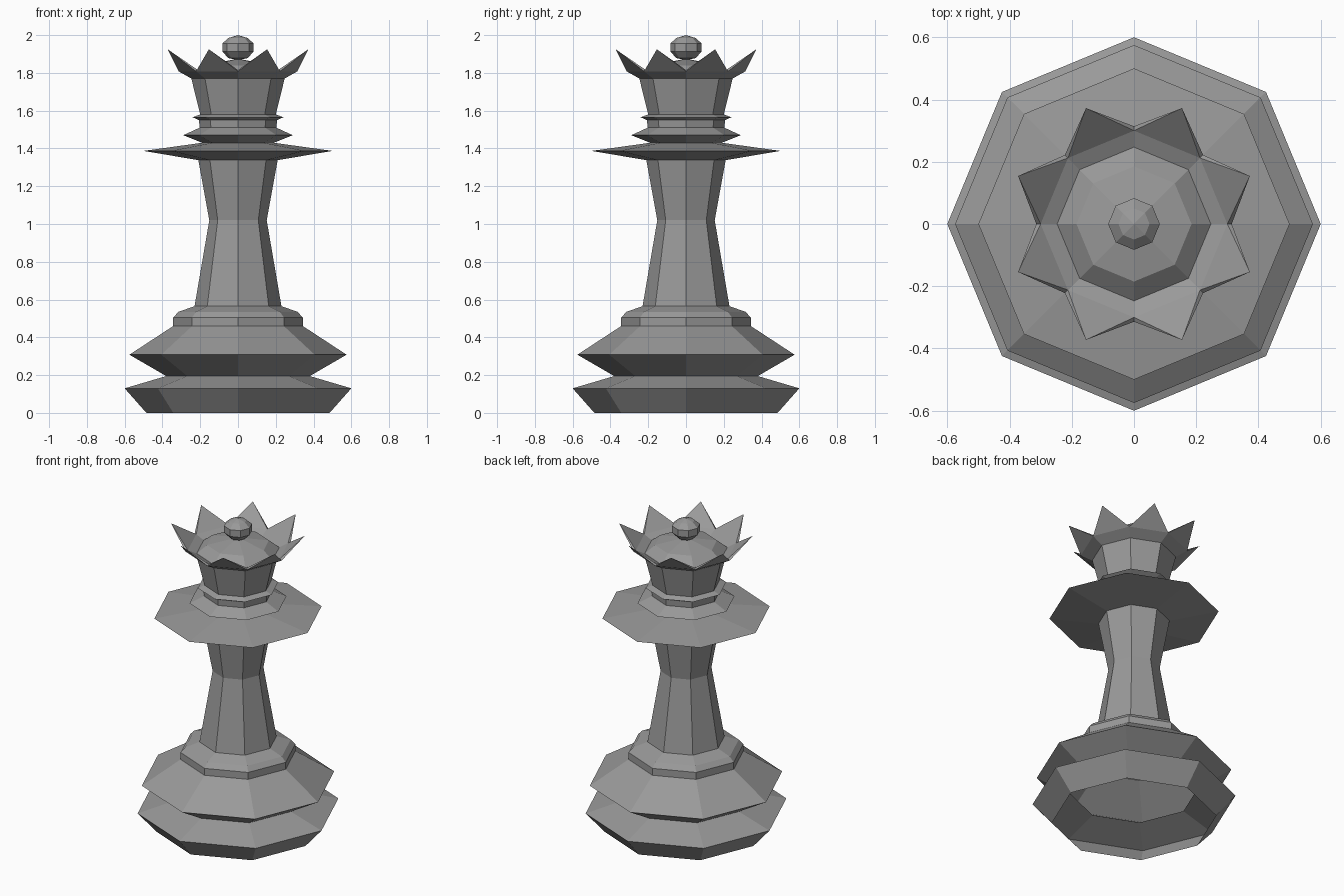
import bpy, bmesh
from math import cos, sin, pi

if "Cube" in bpy.data.objects:
    bpy.data.objects.remove(bpy.data.objects["Cube"])

SIDES = 8

# Dark grey finish shared by all parts
dark = bpy.data.materials.new("dark_grey")
dark.diffuse_color = (.32, .32, .32, 1)
dark.use_nodes = True
dark.node_tree.nodes["Principled BSDF"].inputs["Base Color"].default_value = dark.diffuse_color


def ring(bm, r, z, turn=0.0):
    """Octagonal ring of vertices; a zero radius gives one point."""
    if r == 0:
        return [bm.verts.new((0, 0, z))]
    return [bm.verts.new((r * cos(2 * pi * (i + turn) / SIDES),
                          r * sin(2 * pi * (i + turn) / SIDES), z))
            for i in range(SIDES)]


def bridge(bm, a, b):
    for i in range(SIDES):
        j = (i + 1) % SIDES
        if len(a) == 1:
            bm.faces.new((a[0], b[j], b[i]))
        elif len(b) == 1:
            bm.faces.new((a[i], a[j], b[0]))
        else:
            bm.faces.new((a[i], a[j], b[j], b[i]))


def finish(bm, name):
    mesh = bpy.data.meshes.new(name)
    bm.to_mesh(mesh)
    bm.free()
    mesh.materials.append(dark)
    bpy.context.collection.objects.link(bpy.data.objects.new(name, mesh))


def lathe(name, profile):
    """Eight-sided turned part from (radius, height) pairs, bottom to top."""
    bm = bmesh.new()
    rings = [ring(bm, r, z) for r, z in profile]
    for a, b in zip(rings, rings[1:]):
        bridge(bm, a, b)
    finish(bm, name)


# Stepped foot, a hollow shell open underneath
lathe("base", [(.485, 0), (.6, .13), (.38, .195), (.575, .308), (.343, .46),
               (.343, .505), (.315, .535), (.23, .565)])

# Waisted column
lathe("column", [(.23, .565), (.152, 1.02), (.21, 1.338)])

# Wide collar and two smaller rings
lathe("collars", [(.21, 1.338), (.5, 1.387), (.19, 1.43), (.29, 1.47),
                  (.203, 1.51), (.207, 1.55), (.24, 1.565), (.2, 1.58)])

# Flared head
lathe("head", [(.2, 1.58), (.247, 1.77)])

# Crown of eight points, with an outer and an inner face meeting at the tips
bm = bmesh.new()
foot = ring(bm, .247, 1.77)
valley_out = ring(bm, .314, 1.808)
tips = ring(bm, .403, 1.925, .5)
valley_in = ring(bm, .30, 1.815)
floor = ring(bm, .247, 1.79)
bridge(bm, foot, valley_out)
bridge(bm, valley_in, floor)
for i in range(SIDES):
    j = (i + 1) % SIDES
    bm.faces.new((valley_out[i], valley_out[j], tips[i]))
    bm.faces.new((valley_in[j], valley_in[i], tips[i]))
    bm.faces.new((valley_out[j], valley_in[j], tips[i]))
    bm.faces.new((valley_in[i], valley_out[i], tips[i]))
finish(bm, "crown_points")

# Low dome inside the crown
lathe("dome", [(.247, 1.79), (.185, 1.84), (0, 1.875)])

# Ball on top
lathe("ball", [(0, 1.868), (.05, 1.878), (.083, 1.912), (.083, 1.956),
               (.05, 1.985), (0, 2.0)])
